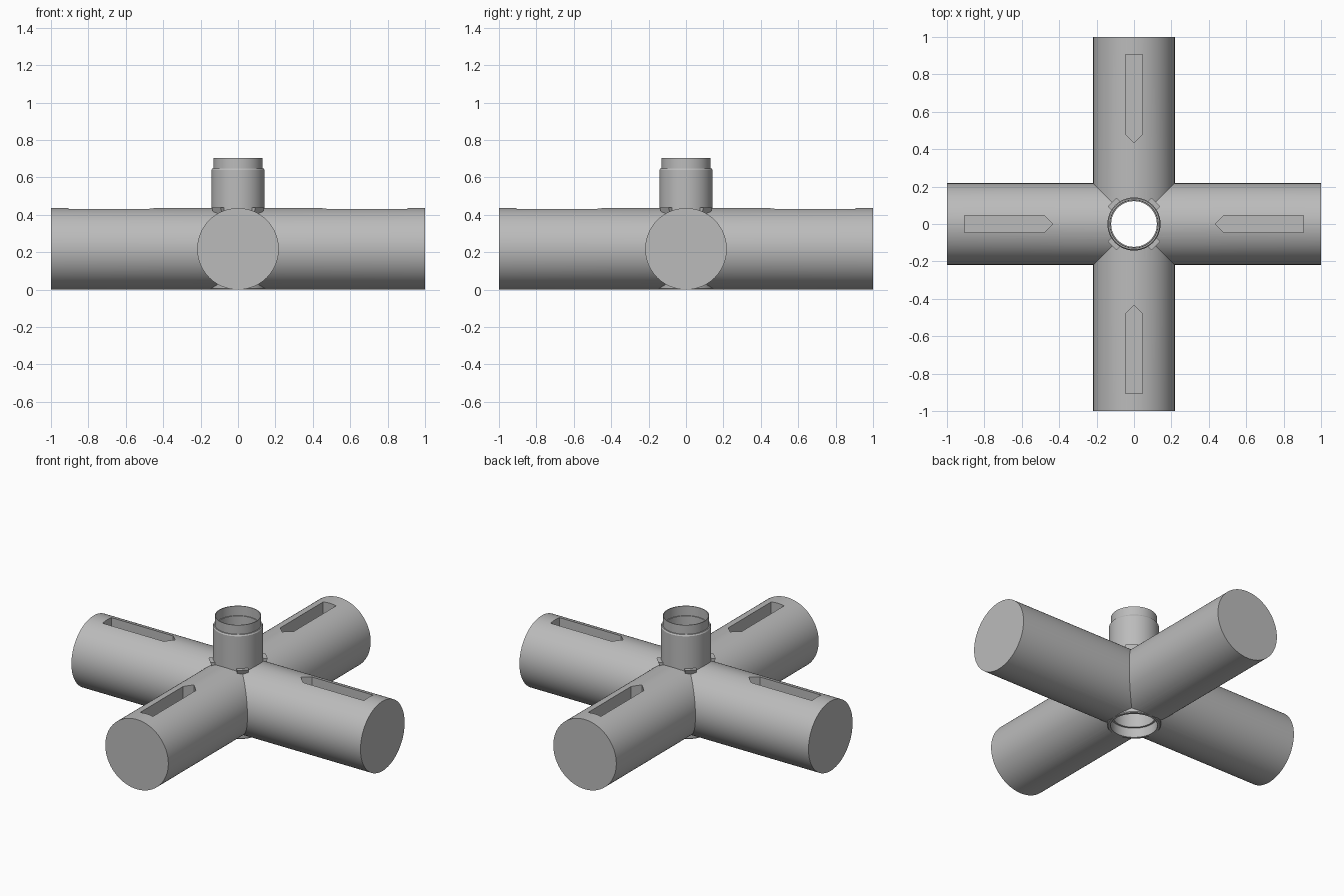
import bpy, bmesh, math
from mathutils import Matrix, Vector

if "Cube" in bpy.data.objects:
    bpy.data.objects.remove(bpy.data.objects["Cube"], do_unlink=True)

R = 0.218          # arm radius
SEGMENTS = 96

grey = bpy.data.materials.new("plain grey")
grey.use_nodes = True
COLOUR = (0.5, 0.5, 0.5, 1)
grey.diffuse_color = COLOUR
grey.node_tree.nodes["Principled BSDF"].inputs["Base Color"].default_value = COLOUR


def finish(bm, name):
    bmesh.ops.recalc_face_normals(bm, faces=bm.faces)
    mesh = bpy.data.meshes.new(name)
    bm.to_mesh(mesh)
    bm.free()
    mesh.materials.append(grey)
    obj = bpy.data.objects.new(name, mesh)
    bpy.context.collection.objects.link(obj)
    return obj


def smooth(obj):
    bpy.ops.object.select_all(action='DESELECT')
    obj.select_set(True)
    bpy.context.view_layer.objects.active = obj
    bpy.ops.object.shade_smooth_by_angle(angle=math.radians(30))


def prism(points, low, high, name):
    bm = bmesh.new()
    bottom = bm.faces.new([bm.verts.new((x, y, low)) for x, y in points])
    extruded = bmesh.ops.extrude_face_region(bm, geom=[bottom])
    top = [g for g in extruded["geom"] if isinstance(g, bmesh.types.BMVert)]
    bmesh.ops.translate(bm, verts=top, vec=(0, 0, high - low))
    return finish(bm, name)


def cut(obj, cutter):
    cutter.hide_render = True
    mod = obj.modifiers.new("cut", 'BOOLEAN')
    mod.operation = 'DIFFERENCE'
    mod.solver = 'EXACT'
    mod.object = cutter
    bpy.context.view_layer.objects.active = obj
    bpy.ops.object.modifier_apply(modifier=mod.name)
    bpy.data.objects.remove(cutter, do_unlink=True)


# Arm: a round bar whose inner end is mitred against its neighbours
bm = bmesh.new()
outer, inner = [], []
for i in range(SEGMENTS):
    a = 2 * math.pi * i / SEGMENTS
    y, z = R * math.sin(a), R + R * math.cos(a)
    outer.append(bm.verts.new((1, y, z)))
    inner.append(bm.verts.new((abs(y), y, z)))
for i in range(SEGMENTS):
    j = (i + 1) % SEGMENTS
    bm.faces.new((outer[i], outer[j], inner[j], inner[i]))
half = SEGMENTS // 2
bm.faces.new(outer)
bm.faces.new(inner[:half + 1])
bm.faces.new(inner[half:] + inner[:1])
arm = finish(bm, "right_arm")

# Pointed slot in the top of the arm, and clearance for the central tube
slot = [(0.435, 0), (0.48, -0.045), (0.905, -0.045), (0.905, 0.045), (0.48, 0.045)]
cut(arm, prism(slot, 2 * R - 0.1, 0.6, "slot_cutter"))
circle = [(0.134 * math.cos(math.tau * (i + 0.5) / 64),
           0.134 * math.sin(math.tau * (i + 0.5) / 64)) for i in range(64)]
cut(arm, prism(circle, -0.1, 0.6, "bore_cutter"))
smooth(arm)
arm.name = "left_arm"
for k, name in enumerate(("back_arm", "right_arm", "front_arm"), 1):
    copy = arm.copy()
    copy.name = name
    copy.rotation_euler.z = k * math.pi / 2
    bpy.context.collection.objects.link(copy)

# Central tube: open at both ends, stepped collar at the top
profile = [(0.133, 0), (0.148, 0), (0.152, 0.005), (0.152, 0.03), (0.142, 0.045),
           (0.142, 0.64), (0.137, 0.648), (0.131, 0.648), (0.131, 0.705),
           (0.127, 0.705), (0.127, 0.645), (0.122, 0.645), (0.122, 0.06),
           (0.133, 0.06)]
bm = bmesh.new()
verts = [bm.verts.new((r, 0, z)) for r, z in profile]
edges = [bm.edges.new((v, verts[(i + 1) % len(verts)])) for i, v in enumerate(verts)]
bmesh.ops.spin(bm, geom=verts + edges, cent=(0, 0, 0), axis=(0, 0, 1),
               angle=math.tau, steps=64, use_merge=True)
bmesh.ops.remove_doubles(bm, verts=bm.verts, dist=0.0001)
smooth(finish(bm, "central_tube"))

# Small tapered lugs where the tube meets the mitred seams
for k, name in enumerate(("back_left", "back_right", "front_right", "front_left")):
    bm = bmesh.new()
    bmesh.ops.create_cube(bm, size=1)
    for v in bm.verts:
        if v.co.z < 0 and v.co.x > 0:
            v.co.x = 0
    bmesh.ops.scale(bm, vec=(0.035, 0.066, 0.05), verts=bm.verts)
    bmesh.ops.translate(bm, vec=(0.147, 0, 0.413), verts=bm.verts)
    bmesh.ops.rotate(bm, cent=Vector(), verts=bm.verts,
                     matrix=Matrix.Rotation(math.pi / 4 + k * math.pi / 2, 3, 'Z'))
    finish(bm, name + "_lug")
